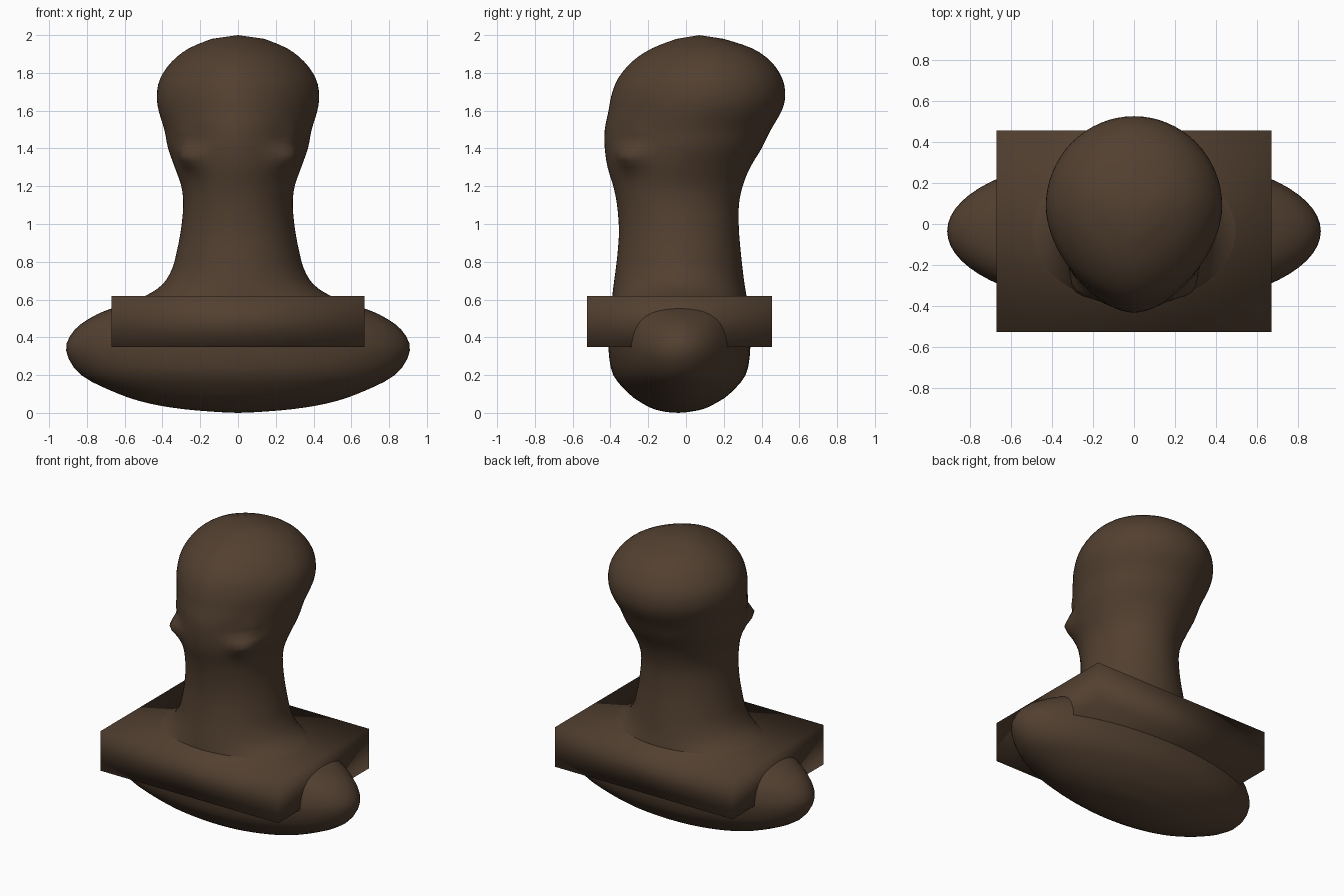
import bpy, bmesh, math

if "Cube" in bpy.data.objects:
    bpy.data.objects.remove(bpy.data.objects["Cube"])

brown = bpy.data.materials.new("dark_brown")
brown.diffuse_color = (0.085, 0.051, 0.030, 1)
brown.use_nodes = True
brown.node_tree.nodes["Principled BSDF"].inputs["Base Color"].default_value = brown.diffuse_color

SEG, SUB = 64, 3
# height, half width, front y, back y
PROFILE = [
    (0.004, 0.10, -0.10, 0.01), (0.02, 0.29, -0.17, 0.09), (0.05, 0.47, -0.23, 0.155),
    (0.10, 0.63, -0.30, 0.23), (0.20, 0.83, -0.385, 0.315), (0.33, 0.91, -0.41, 0.34),
    (0.44, 0.865, -0.405, 0.335), (0.52, 0.75, -0.40, 0.33), (0.57, 0.62, -0.395, 0.325),
    (0.62, 0.49, -0.39, 0.32), (0.68, 0.40, -0.383, 0.31), (0.76, 0.35, -0.372, 0.30),
    (0.85, 0.325, -0.362, 0.29), (0.97, 0.302, -0.355, 0.28), (1.10, 0.29, -0.365, 0.28),
    (1.20, 0.30, -0.385, 0.30), (1.30, 0.335, -0.415, 0.34), (1.40, 0.37, -0.43, 0.40),
    (1.50, 0.39, -0.43, 0.45), (1.60, 0.42, -0.41, 0.507), (1.68, 0.43, -0.395, 0.525),
    (1.77, 0.412, -0.36, 0.51), (1.86, 0.35, -0.285, 0.45), (1.93, 0.26, -0.18, 0.35),
    (1.98, 0.14, -0.05, 0.20),
]


def smooth_rows(rows):
    """Catmull-Rom interpolation between the profile rows."""
    out = []
    for i in range(len(rows) - 1):
        a, b = rows[max(i - 1, 0)], rows[i]
        c, d = rows[i + 1], rows[min(i + 2, len(rows) - 1)]
        for s in range(SUB):
            t = s / SUB
            out.append(tuple(0.5 * (2 * q + (r - p) * t + (2 * p - 5 * q + 4 * r - w) * t * t
                                    + (3 * q - p - 3 * r + w) * t ** 3)
                             for p, q, r, w in zip(a, b, c, d)))
    return out + [rows[-1]]


def bump(x, y, z, cx, cy, cz, rx, rz):
    d = ((abs(x) - cx) ** 2 + (y - cy) ** 2) / rx ** 2 + (z - cz) ** 2 / rz ** 2
    return math.exp(-d)


def finish(name, bm):
    bmesh.ops.recalc_face_normals(bm, faces=bm.faces)
    for f in bm.faces:
        f.smooth = True
    me = bpy.data.meshes.new(name)
    bm.to_mesh(me)
    bm.free()
    me.materials.append(brown)
    ob = bpy.data.objects.new(name, me)
    bpy.context.collection.objects.link(ob)


# Head, neck and shoulders as one lofted skin
bm = bmesh.new()
rings = []
for z, w, yf, yb in smooth_rows(PROFILE):
    blend = min(max((z - 1.15) / 0.3, 0), 1)
    p = 2 - 0.25 * blend                      # the face narrows toward the front
    yc = (yf + yb) / 2 + 0.02 * blend
    ring = []
    for k in range(SEG):
        a = 2 * math.pi * k / SEG
        c, s = math.cos(a), math.sin(a)
        if s < 0:
            x = w * math.copysign(abs(c) ** (2 / p), c)
            y = yc - (yc - yf) * abs(s) ** (2 / p)
        else:
            x, y = w * c, yc + (yb - yc) * s
        # Eye hollows and cheek swellings
        push = (0.055 * bump(x, y, z, 0.25, -0.29, 1.36, 0.09, 0.06)
                - 0.065 * bump(x, y, z, 0.23, -0.29, 1.475, 0.08, 0.045))
        ring.append(bm.verts.new((x + math.copysign(0.72 * push, x), y - 0.69 * push, z)))
    rings.append(ring)
for lo, hi in zip(rings, rings[1:]):
    for k in range(SEG):
        n = (k + 1) % SEG
        bm.faces.new((lo[k], lo[n], hi[n], hi[k]))
for ring, tip in ((rings[0], (0, -0.04, 0)), (rings[-1], (0, 0.07, 2))):
    v = bm.verts.new(tip)
    for k in range(SEG):
        bm.faces.new((ring[k], ring[(k + 1) % SEG], v))
finish("head_and_shoulders", bm)

# Rectangular collar block around the shoulders
bm = bmesh.new()
bmesh.ops.create_cube(bm, size=1)
for v in bm.verts:
    v.co = (v.co.x * 1.34, v.co.y * 0.98 - 0.035, v.co.z * 0.27 + 0.483)
finish("collar_block", bm)
